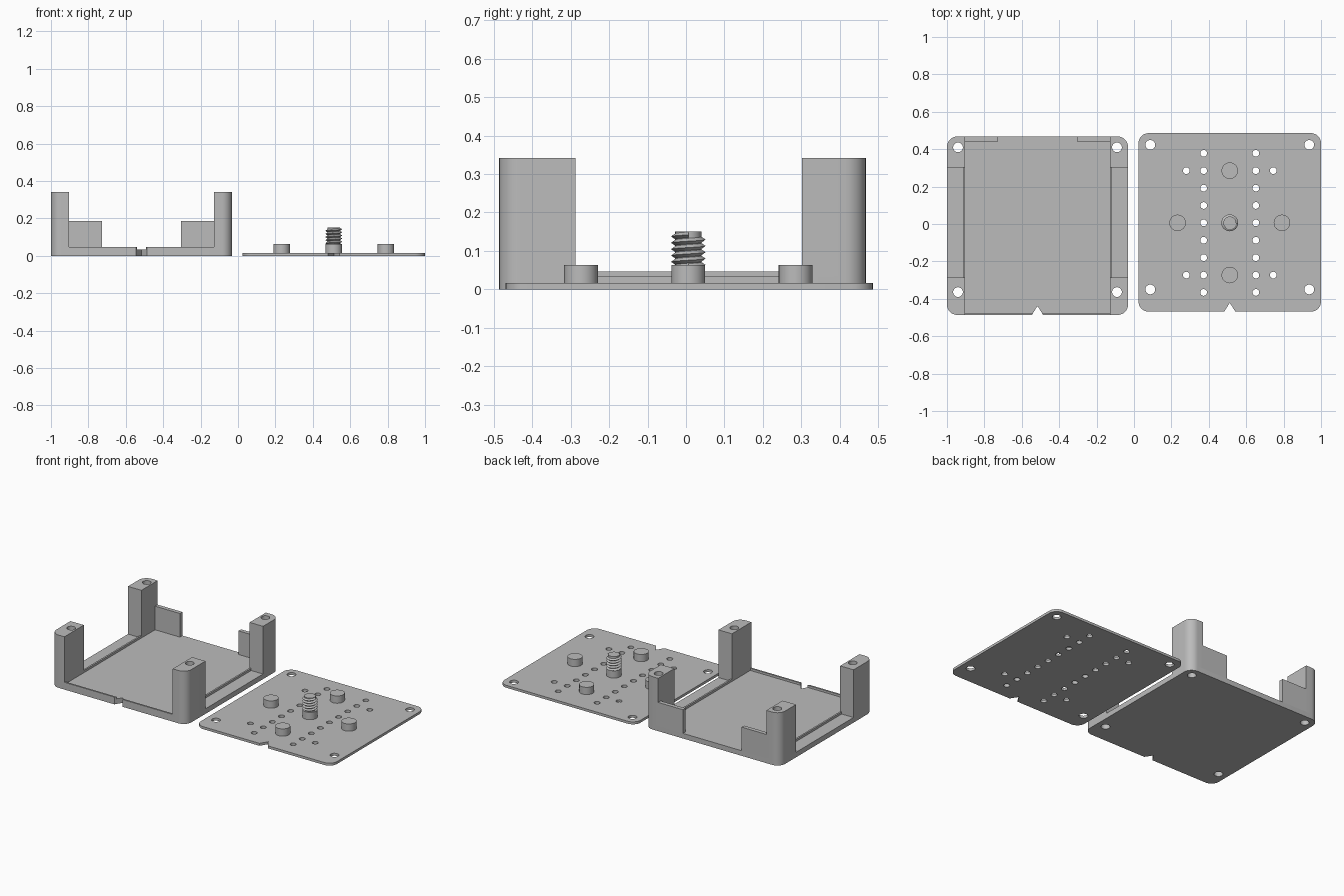
import bpy, bmesh, math

cube = bpy.data.objects.get("Cube")
if cube:
    bpy.data.objects.remove(cube, do_unlink=True)

grey = bpy.data.materials.new("grey_plastic")
grey.use_nodes = True
grey.diffuse_color = (0.5, 0.5, 0.5, 1)
grey.node_tree.nodes["Principled BSDF"].inputs["Base Color"].default_value = (0.5, 0.5, 0.5, 1)


def finish(obj):
    """Colour the part and smooth only its round faces."""
    obj.data.materials.clear()
    obj.data.materials.append(grey)
    bpy.ops.object.select_all(action='DESELECT')
    obj.select_set(True)
    bpy.context.view_layer.objects.active = obj
    bpy.ops.object.shade_smooth_by_angle(angle=math.radians(35))
    return obj


def circle(x, y, r, n=32):
    return [(x + r * math.cos(2 * math.pi * i / n), y + r * math.sin(2 * math.pi * i / n))
            for i in range(n)]


def outline(x0, x1, y0, y1, round_corners=(), radius=0.055, notch=None):
    """Rectangle with chosen rounded corners and an optional V notch in the front edge."""
    pts = []
    corners = [(x0, y0, 1, 1), (x1, y0, -1, 1), (x1, y1, -1, -1), (x0, y1, 1, -1)]
    for k, (x, y, sx, sy) in enumerate(corners):
        if k in round_corners:
            for i in range(9):
                a = math.pi + (k + i / 8) * math.pi / 2
                pts.append((x + sx * radius + radius * math.cos(a),
                            y + sy * radius + radius * math.sin(a)))
        else:
            pts.append((x, y))
        if k == 0 and notch is not None:
            pts += [(notch - NOTCH_HALF, y0), (notch, y0 + NOTCH_DEEP), (notch + NOTCH_HALF, y0)]
    return pts


def slab(name, loops, z0, z1):
    """Extrude a flat outline; further loops become holes."""
    curve = bpy.data.curves.new(name, 'CURVE')
    curve.dimensions = '2D'
    curve.fill_mode = 'BOTH'
    curve.extrude = (z1 - z0) / 2
    for loop in loops:
        s = curve.splines.new('POLY')
        s.points.add(len(loop) - 1)
        for p, (x, y) in zip(s.points, loop):
            p.co = (x, y, 0, 1)
        s.use_cyclic_u = True
    temp = bpy.data.objects.new(name + "_outline", curve)
    bpy.context.collection.objects.link(temp)
    graph = bpy.context.evaluated_depsgraph_get()
    mesh = bpy.data.meshes.new_from_object(temp.evaluated_get(graph))
    bpy.data.objects.remove(temp, do_unlink=True)
    bm = bmesh.new()
    bm.from_mesh(mesh)
    bmesh.ops.translate(bm, verts=bm.verts, vec=(0, 0, (z0 + z1) / 2))
    bmesh.ops.remove_doubles(bm, verts=bm.verts, dist=0.0002)
    bmesh.ops.recalc_face_normals(bm, faces=bm.faces)
    bm.to_mesh(mesh)
    bm.free()
    obj = bpy.data.objects.new(name, mesh)
    bpy.context.collection.objects.link(obj)
    return finish(obj)


NOTCH_HALF, NOTCH_DEEP = 0.03, 0.048
ALL = (0, 1, 2, 3)

# Tray floor
X0, X1, Y0, Y1 = -1.0, -0.032, -0.486, 0.468
CX = (X0 + X1) / 2
FLOOR, RIM, TOP = 0.033, 0.047, 0.342
POST, THIN = 0.096, 0.011
FRONT_IN, BACK_IN = -0.287, 0.302
HOLE_X, HOLE_R = 0.425, 0.026
HOLE_FRONT, HOLE_BACK = -0.364, 0.41
tray_holes = [circle(CX + s * HOLE_X, y, HOLE_R) for s in (-1, 1) for y in (HOLE_FRONT, HOLE_BACK)]
slab("tray_floor", [outline(X0, X1, Y0, Y1, ALL, notch=CX)] + tray_holes, 0, FLOOR)

# Posts, rims and back tabs on each side of the tray
for side, s in (("right", -1), ("left", 1)):
    outer, inner = (X0, X0 + POST) if s < 0 else (X1, X1 - POST)
    xa, xb = min(outer, inner), max(outer, inner)
    front_corner, back_corner = (0, 3) if s < 0 else (1, 2)
    hole_x = CX + s * HOLE_X
    slab(side + "_front_post", [outline(xa, xb, Y0, FRONT_IN, (front_corner,)),
                                circle(hole_x, HOLE_FRONT, HOLE_R)], FLOOR, TOP)
    slab(side + "_back_post", [outline(xa, xb, BACK_IN, Y1, (back_corner,)),
                               circle(hole_x, HOLE_BACK, HOLE_R)], FLOOR, TOP)
    edge = sorted((inner, inner + s * THIN))
    slab(side + "_side_rim", [outline(*edge, FRONT_IN, BACK_IN)], FLOOR, RIM)
    near = NOTCH_HALF * (1 - THIN / NOTCH_DEEP)
    slab(side + "_front_rim", [[(inner, Y0), (CX + s * NOTCH_HALF, Y0),
                                (CX + s * near, Y0 + THIN), (inner, Y0 + THIN)]], FLOOR, RIM)
    tab = sorted((inner, inner - s * 0.178))
    slab(side + "_back_tab", [outline(*tab, Y1 - 0.026, Y1)], FLOOR, 0.186)

# Lid plate with corner holes and rows of small holes
PX, PY, PITCH = 0.512, 0.006, 0.093
PLATE, BOSS = 0.016, 0.063
lid_holes = [circle(PX + s * HOLE_X, y, HOLE_R) for s in (-1, 1) for y in (-0.35, 0.423)]
for s in (-1, 1):
    lid_holes += [circle(PX + s * 1.5 * PITCH, PY + i * PITCH, 0.018, 24) for i in range(-4, 5)]
    lid_holes += [circle(PX + s * 2.5 * PITCH, PY + t * 3 * PITCH, 0.018, 24) for t in (-1, 1)]
slab("lid_plate", [outline(PX - 0.488, 1.0, -0.469, 0.486, ALL, notch=PX)] + lid_holes, 0, PLATE)

# Round bosses on the lid
for name, dx, dy in (("centre", 0, 0), ("left", 1, 0), ("right", -1, 0), ("back", 0, 1), ("front", 0, -1)):
    slab(name + "_boss", [circle(PX + dx * 3 * PITCH, PY + dy * 3 * PITCH, 0.044)], PLATE, BOSS)

# Screw core and helical thread
slab("screw_core", [circle(PX, PY, 0.034)], BOSS, 0.151)
step = 0.0165
mesh = bpy.data.meshes.new("screw_thread")
mesh.from_pydata([(0.033, 0, 0), (0.045, 0, step / 2), (0.033, 0, step)], [(0, 1), (1, 2)], [])
thread = bpy.data.objects.new("screw_thread", mesh)
thread.location = (PX, PY, BOSS - 0.012)
bpy.context.collection.objects.link(thread)
mod = thread.modifiers.new("Helix", 'SCREW')
mod.axis = 'Z'
mod.angle = 2 * math.pi
mod.screw_offset = step
mod.iterations = 5
mod.steps = mod.render_steps = 32
mod.use_merge_vertices = False
mod.use_smooth_shade = False
bpy.context.view_layer.objects.active = thread
thread.select_set(True)
bpy.ops.object.modifier_apply(modifier="Helix")
bm = bmesh.new()
bm.from_mesh(mesh)
bmesh.ops.remove_doubles(bm, verts=bm.verts, dist=0.0001)
bmesh.ops.recalc_face_normals(bm, faces=bm.faces)
# Make sure the thread faces outward
face = next(iter(bm.faces))
mid = face.calc_center_median()
if face.normal.x * mid.x + face.normal.y * mid.y < 0:
    bmesh.ops.reverse_faces(bm, faces=bm.faces)
bm.to_mesh(mesh)
bm.free()
finish(thread)
